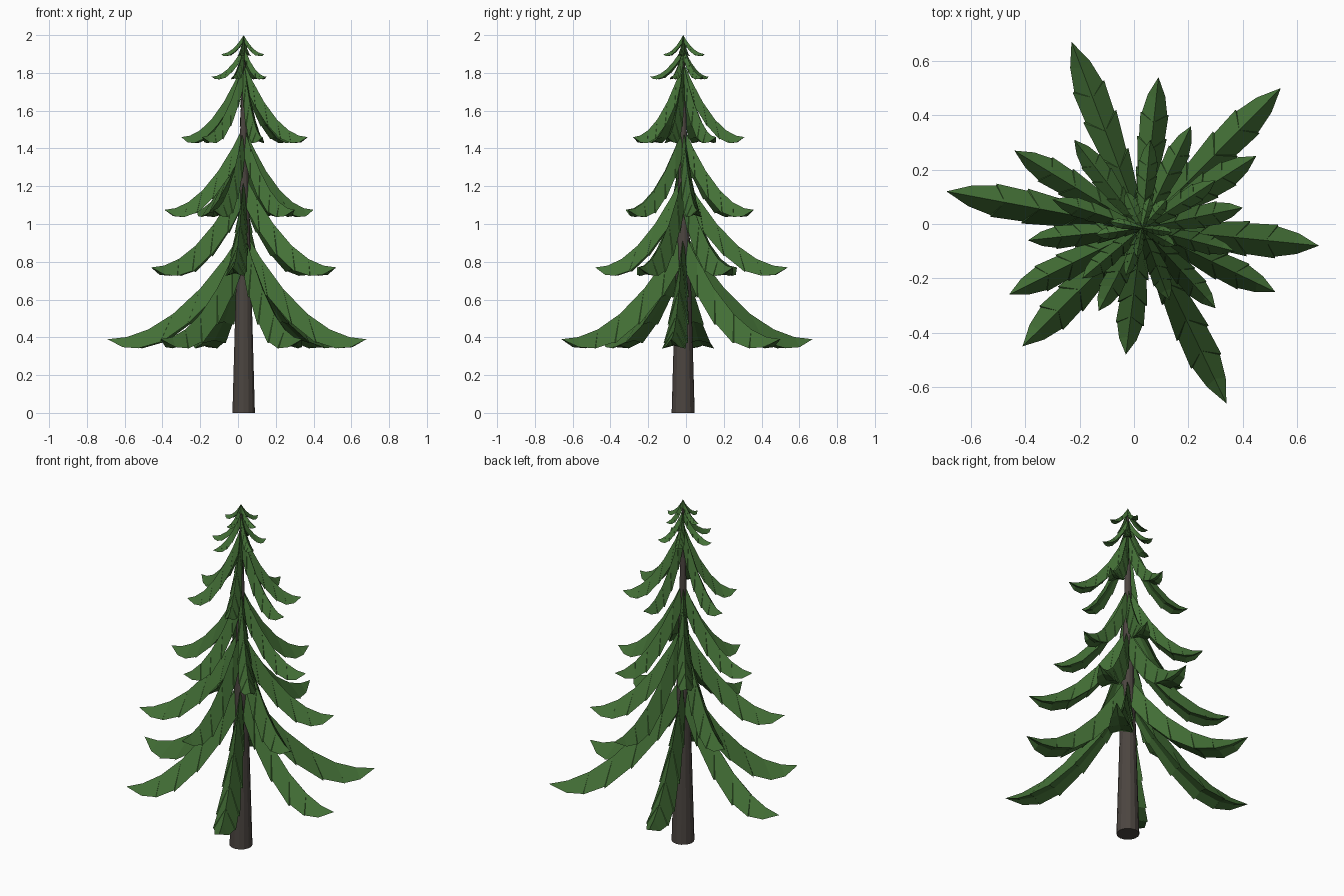
import bpy, bmesh, math
from mathutils import Vector

if "Cube" in bpy.data.objects:
    bpy.data.objects.remove(bpy.data.objects["Cube"])

CX, CY = 0.03, -0.015   # trunk axis


def material(name, rgb):
    m = bpy.data.materials.new(name)
    m.diffuse_color = (*rgb, 1)
    m.use_nodes = True
    m.node_tree.nodes["Principled BSDF"].inputs["Base Color"].default_value = m.diffuse_color
    return m


green = material("needle green", (0.058, 0.165, 0.038))
bark = material("dark bark", (0.072, 0.060, 0.052))


def finish(name, bm, mat):
    bmesh.ops.remove_doubles(bm, verts=bm.verts, dist=0.0004)
    bmesh.ops.recalc_face_normals(bm, faces=bm.faces)
    me = bpy.data.meshes.new(name)
    bm.to_mesh(me)
    bm.free()
    me.materials.append(mat)
    ob = bpy.data.objects.new(name, me)
    bpy.context.collection.objects.link(ob)
    return ob


# trunk: tapered and flat shaded
bm = bmesh.new()
bmesh.ops.create_cone(bm, cap_ends=True, segments=14, radius1=0.061, radius2=0.006, depth=1.95)
bmesh.ops.translate(bm, verts=bm.verts, vec=(CX, CY, 0.975))
finish("trunk", bm, bark)

# (ridge position, edge position, width factor, drop factor) along a branch;
# repeated ridge positions make the small notches in the edge
STATIONS = [
    (0.00, 0.05, 0.35, 1.30),
    (0.14, 0.20, 0.70, 1.25), (0.14, 0.20, 0.58, 1.20),
    (0.32, 0.40, 0.92, 1.10), (0.32, 0.40, 0.78, 1.05),
    (0.52, 0.60, 1.05, 0.95), (0.52, 0.60, 0.92, 0.90),
    (0.70, 0.76, 1.00, 0.75), (0.70, 0.76, 0.90, 0.72),
    (0.86, 0.88, 0.62, 0.42),
]


def branch(bm, tip, z_root, z_tip, width, drop):
    """Drooping blade with a roof-shaped section and a closed underside."""
    d = Vector((tip[0] - CX, tip[1] - CY, 0))
    side = Vector((-d.y, d.x, 0)).normalized()

    def ridge(t):
        return Vector((CX, CY, z_tip + (z_root - z_tip) * (1 - t) ** 2)) + d * t

    rings = []
    for t, e, w, h in STATIONS:
        down = Vector((0, 0, -drop * h))
        low = ridge(e) + down
        low.z = max(low.z, z_tip - 0.4 * drop)
        pts = (ridge(t), low + side * width * w,
               low + Vector((0, 0, 0.12 * drop)), low - side * width * w)
        rings.append([bm.verts.new(p) for p in pts])
    for a, b in zip(rings, rings[1:]):
        for i in range(4):
            j = (i + 1) % 4
            bm.faces.new((a[i], b[i], b[j], a[j]))
    bm.faces.new(rings[0])
    end = bm.verts.new(ridge(1))
    for i in range(4):
        bm.faces.new((rings[-1][i], end, rings[-1][(i + 1) % 4]))


# tiers: root height, tip height, half width, edge drop, branch tips
TIERS = [
    (0.97, 0.39, 0.062, 0.120, [(-.23, .67), (.54, .50), (.68, -.08), (.34, -.66), (-.41, -.45), (-.69, .12)]),
    (1.27, 0.77, 0.052, 0.110, [(.09, .54), (.45, .25), (.52, -.25), (-.03, -.48), (-.46, -.26), (-.44, .27)]),
    (1.52, 1.075, 0.043, 0.095, [(.21, .36), (.40, .06), (.30, -.31), (-.13, -.32), (-.39, -.06), (-.22, .31)]),
    (1.86, 1.46, 0.036, 0.080, [(.06, .31), (.30, .16), (.37, -.10), (.13, -.28), (-.19, -.20), (-.30, .09)]),
    (1.94, 1.78, 0.024, 0.035, [(-.14, -.04), (-.03, -.19), (.15, -.08), (.12, .09), (-.03, .12)]),
    (2.00, 1.90, 0.018, 0.026, [(-.09, .01), (.14, -.03), (.06, .10), (.01, -.12)]),
]
for n, (zr, zt, w, dr, tips) in enumerate(TIERS, 1):
    bm = bmesh.new()
    for tip in tips:
        branch(bm, tip, zr, zt, w, dr)
    finish(f"branch_tier_{n}", bm, green)
